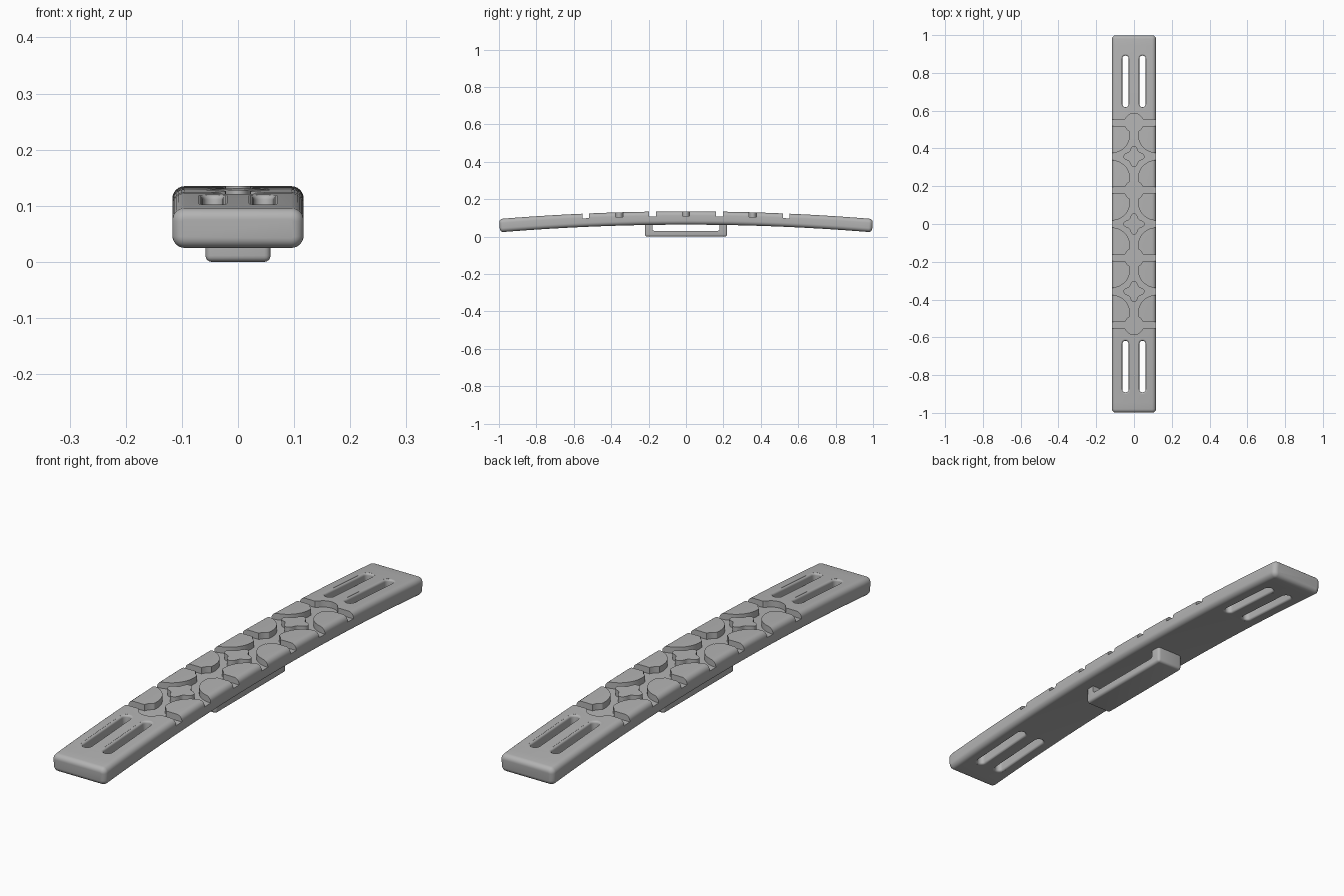
import bpy
import bmesh
from math import sin, cos, pi, sqrt, hypot

if "Cube" in bpy.data.objects:
    bpy.data.objects.remove(bpy.data.objects["Cube"])

SAG, MID = 0.041, 0.0995          # arch of the strap and its centre height
HALF_W, HALF_T, ROUND = 0.117, 0.0355, 0.022
PITCH, NODE_R = 0.357, 0.05       # pattern repeat, round recess radius
HALF_GAP = 0.018                  # half width of the cross grooves

grey = bpy.data.materials.new("plain grey")
grey.use_nodes = True
grey.diffuse_color = (0.45, 0.45, 0.45, 1)
grey.node_tree.nodes["Principled BSDF"].inputs["Base Color"].default_value = (0.45, 0.45, 0.45, 1)


def arch(x, y, h):
    """Place a point at height h above the curved centre line."""
    return (x, y + 2 * SAG * y * h, MID - SAG * y * y + h)


def lift(x, y, h):
    """Same height rule, but keeping walls vertical."""
    return (x, y, MID - SAG * y * y + h)


def add_loft(bm, rings):
    """Skin closed rings of equal length and cap both ends."""
    rows = [[bm.verts.new(p) for p in ring] for ring in rings]
    n = len(rows[0])
    for a, b in zip(rows, rows[1:]):
        for i in range(n):
            j = (i + 1) % n
            bm.faces.new((a[i], a[j], b[j], b[i]))
    bm.faces.new(rows[0][::-1])
    bm.faces.new(rows[-1])


def add_prism(bm, outline, low=-0.02, high=0.08):
    add_loft(bm, [[lift(x, y, h) for x, y in outline] for h in (low, high)])


def finish(bm, name):
    bmesh.ops.recalc_face_normals(bm, faces=bm.faces)
    mesh = bpy.data.meshes.new(name)
    bm.to_mesh(mesh)
    bm.free()
    ob = bpy.data.objects.new(name, mesh)
    bpy.context.collection.objects.link(ob)
    mesh.materials.append(grey)
    return ob


def select(ob):
    bpy.ops.object.select_all(action='DESELECT')
    ob.select_set(True)
    bpy.context.view_layer.objects.active = ob


def cut(ob, cutter):
    """Subtract the cutter and remove it."""
    cutter.hide_render = True
    select(ob)
    mod = ob.modifiers.new("cut", 'BOOLEAN')
    mod.operation, mod.solver, mod.object = 'DIFFERENCE', 'EXACT', cutter
    bpy.ops.object.modifier_apply(modifier=mod.name)
    bpy.data.objects.remove(cutter)


def rounded_section(y, inset):
    """Rounded rectangle across the strap."""
    r = ROUND - inset
    w, t = HALF_W - ROUND, HALF_T - ROUND
    ring = []
    for q, (sx, sz) in enumerate([(1, 1), (-1, 1), (-1, -1), (1, -1)]):
        for k in range(7):
            a = (q + k / 6) * pi / 2
            ring.append(arch(sx * w + r * cos(a), y, sz * t + r * sin(a)))
    return ring


def stadium(cx, cy, half_len, r):
    pts = []
    for s in (1, -1):
        for k in range(13):
            a = pi * k / 12
            pts.append((cx + s * r * cos(a), cy + s * (half_len + r * sin(a))))
    return pts


# Strap body: arched loft with rounded ends
END, END_R = 0.997, 0.02
stations = []
for k in range(6):
    a = k / 6 * pi / 2
    stations.append((END - END_R * (1 - sin(a)), END_R * (1 - cos(a))))
tips = [(y, i) for y, i in stations][::-1]
# outermost ring carries the largest inset
tips = [(END - END_R * (1 - cos(a)), 0.019 * (1 - sin(a)))
        for a in (k / 6 * pi / 2 for k in range(7))]
inner = END - END_R
steps = 56
middle = [(-inner + 2 * inner * k / steps, 0) for k in range(1, steps)]
path = [(-y, i) for y, i in tips] + middle + [(y, i) for y, i in reversed(tips)]
bm = bmesh.new()
add_loft(bm, [rounded_section(y, i) for y, i in path])
strap = finish(bm, "strap")

# Groove layer: thin arched slab lying over the middle of the strap
FLOOR = HALF_T - 0.025
bm = bmesh.new()
slab_len = 0.64
add_loft(bm, [[arch(x, slab_len * (k / 20 - 1), h)
               for x, h in ((-0.13, FLOOR), (0.13, FLOOR), (0.13, 0.05), (-0.13, 0.05))]
              for k in range(41)])
grooves = finish(bm, "groove_cutter")

# Raised pads left standing inside the groove layer
bm = bmesh.new()


def pad_outline(side, centre, s):
    """Half disc at the strap edge, clipped by a cross groove and a round recess."""
    node = PITCH / 2
    pts = []
    for k in range(120):
        a = 2 * pi * (k + 0.5) / 120
        x = HALF_W + 0.096 * cos(a)
        y = min(0.115 + 0.096 * sin(a), node - HALF_GAP)
        d = hypot(x, y - node)
        if d < NODE_R:
            x, y = x * NODE_R / d, node + (y - node) * NODE_R / d
        pts.append((side * x, centre + s * y))
    return pts


for centre in (-PITCH, 0, PITCH):
    for side in (-1, 1):
        for s in (-1, 1):
            add_prism(bm, pad_outline(side, centre, s))
    diamond = []
    for k in range(48):
        a = 2 * pi * k / 48
        r = 0.046 + 0.01 * cos(4 * a)
        diamond.append((r * cos(a), centre + r * sin(a)))
    add_prism(bm, diamond)

# End blocks keep their full height, with a round bite at the middle
last_node = 1.5 * PITCH
for s in (-1, 1):
    edge = []
    for k in range(81):
        x = 0.2 * (k / 40 - 1)
        bite = sqrt(max(NODE_R ** 2 - x * x, 0))
        edge.append((x, s * (last_node + max(HALF_GAP, bite))))
    add_prism(bm, edge + [(0.2, s * 0.8), (-0.2, s * 0.8)])
pads = finish(bm, "pad_cutter")
cut(grooves, pads)
cut(strap, grooves)

# Long slots through both ends, with softened rims
FLARE = 0.008
bm = bmesh.new()
rim = [(FLARE, 0.03)]
for k in range(5):
    a = k / 4 * pi / 2
    rim.append((FLARE * (1 - sin(a)), HALF_T - FLARE * (1 - cos(a))))
rim[0] = (FLARE, HALF_T + 0.02)
layers = rim + [(f, -h) for f, h in reversed(rim)]
for x in (-0.045, 0.045):
    for y in (-0.755, 0.755):
        add_loft(bm, [[lift(px, py, h) for px, py in stadium(x, y, 0.12, 0.017 + f)]
                      for f, h in layers])
cut(strap, finish(bm, "slot_cutter"))


def block(name, half, z_low, z_high, bevel, keep=lambda e: True):
    """Box with rounded edges."""
    bm = bmesh.new()
    bmesh.ops.create_cube(bm, size=2)
    for v in bm.verts:
        v.co.x *= half[0]
        v.co.y *= half[1]
        v.co.z = z_high if v.co.z > 0 else z_low
    edges = [e for e in bm.edges if keep(e)]
    bmesh.ops.bevel(bm, geom=edges, offset=bevel, segments=4, profile=0.5, affect='EDGES')
    return finish(bm, name)


# Belt loop under the middle
loop = block("belt_loop", (0.058, 0.22), 0, 0.085, 0.011)
opening = block("loop_opening", (0.1, 0.18), 0.031, 0.072, 0.01,
                lambda e: abs(e.verts[0].co.x - e.verts[1].co.x) > 0.1
                and e.verts[0].co.z < 0.05)
cut(loop, opening)

for ob in (strap, loop):
    select(ob)
    bpy.ops.object.shade_smooth_by_angle(angle=pi / 6)
